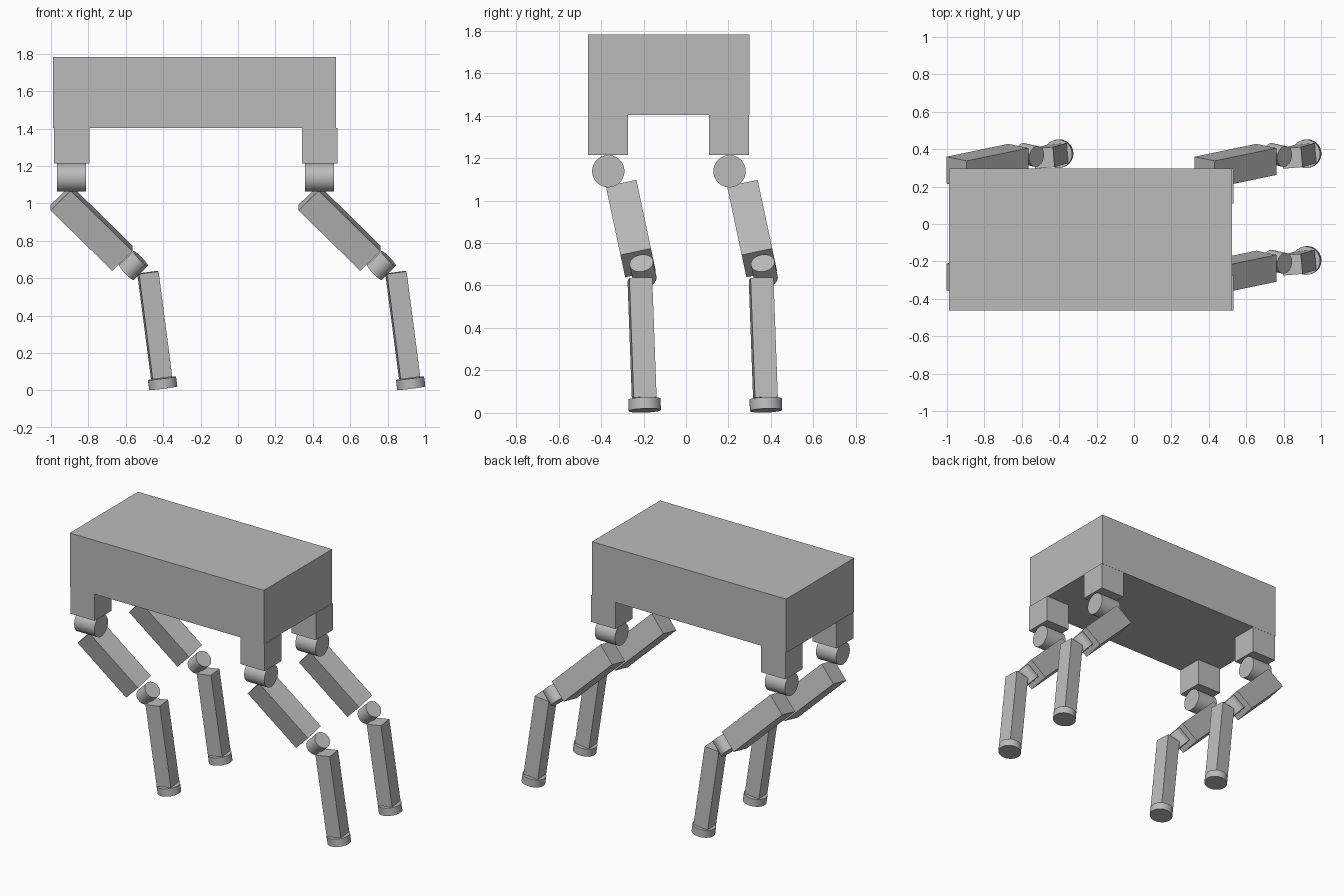
import bpy
from math import radians
from mathutils import Matrix, Vector

cube = bpy.data.objects.get("Cube")
if cube:
    bpy.data.objects.remove(cube, do_unlink=True)

# One plain grey for the whole machine
grey = bpy.data.materials.new("plain_grey")
grey.use_nodes = True
colour = (0.5, 0.5, 0.5, 1)
grey.diffuse_color = colour
grey.node_tree.nodes["Principled BSDF"].inputs["Base Color"].default_value = colour


def turn(x=0, y=0, z=0):
    """Spin about z, then y, then x, in degrees."""
    return (Matrix.Rotation(radians(x), 4, 'X') @ Matrix.Rotation(radians(y), 4, 'Y')
            @ Matrix.Rotation(radians(z), 4, 'Z'))


def finish(name, centre, rotation):
    ob = bpy.context.object
    ob.name = name
    ob.data.materials.append(grey)
    ob.matrix_world = Matrix.Translation(centre) @ rotation
    return ob


def box(name, centre, size, rotation=Matrix()):
    bpy.ops.mesh.primitive_cube_add(size=1)
    bpy.context.object.data.transform(Matrix.Diagonal((*size, 1)))
    return finish(name, centre, rotation)


def cylinder(name, centre, radius, depth, rotation):
    bpy.ops.mesh.primitive_cylinder_add(vertices=48, radius=radius, depth=depth)
    bpy.ops.object.shade_smooth_by_angle(angle=radians(30))
    return finish(name, centre, rotation)


# Body
box("body", (-0.232, -0.082, 1.592), (1.514, 0.76, 0.38))

SIDEWAYS = turn(y=90)          # cylinder axis along local x
THIGH = turn(x=12, y=-45)      # splayed and swung
SHIN = turn(x=2.1, y=-7.4, z=5)


def leg(label, offset):
    def at(x, y, z):
        return Vector((x, y, z)) + offset

    box(label + "_hip_block", at(-0.889, -0.368, 1.308), (0.189, 0.188, 0.188))
    cylinder(label + "_hip_joint", at(-0.89, -0.366, 1.138), 0.076, 0.157, SIDEWAYS)
    box(label + "_thigh", at(-0.783, -0.26, 0.868), (0.152, 0.147, 0.467), THIGH)
    cylinder(label + "_knee_joint", at(-0.559, -0.202, 0.668), 0.056, 0.108, THIGH @ SIDEWAYS)
    box(label + "_shin", at(-0.445, -0.207, 0.349), (0.106, 0.108, 0.568), SHIN)
    cylinder(label + "_foot", at(-0.403, -0.195, 0.038), 0.076, 0.054, SHIN)


# Four identical legs on a rectangular grid
for x_label, dx in (("right", 0), ("left", 1.326)):
    for y_label, dy in (("front", 0), ("back", 0.571)):
        leg(y_label + "_" + x_label, Vector((dx, dy, 0)))
